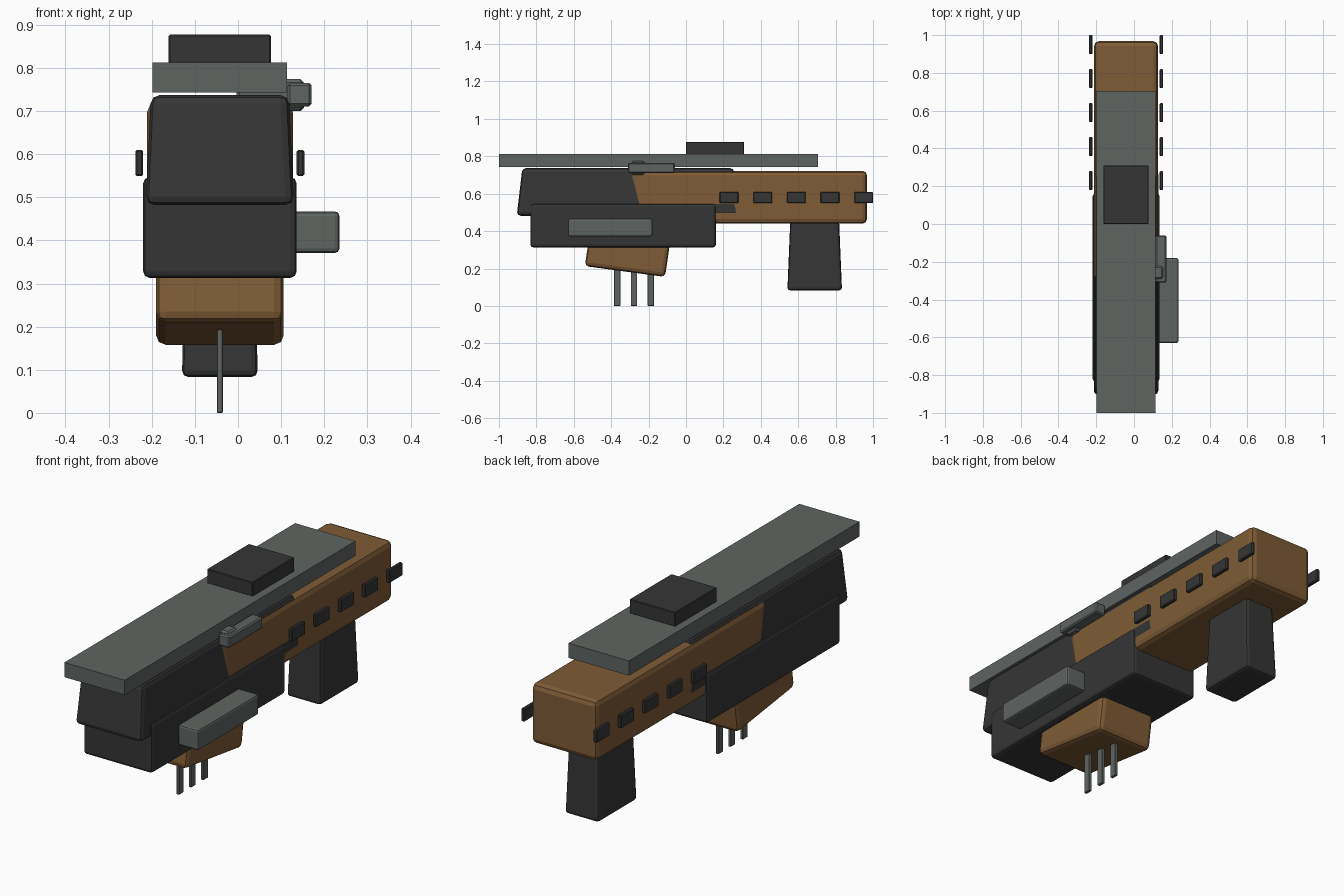
import bpy, bmesh

if "Cube" in bpy.data.objects:
    bpy.data.objects.remove(bpy.data.objects["Cube"])


def material(name, rgb):
    m = bpy.data.materials.new(name)
    m.diffuse_color = (*rgb, 1)
    m.use_nodes = True
    m.node_tree.nodes["Principled BSDF"].inputs["Base Color"].default_value = m.diffuse_color
    return m


WOOD = material("warm_brown", (0.21, 0.106, 0.037))
DARK = material("charcoal", (0.036, 0.036, 0.036))
STEEL = material("grey_green", (0.113, 0.13, 0.121))
CX = -0.042  # centre line of the main parts


def block(name, mat, x_bottom, x_top, side, bevel=0.0, segments=2):
    """Six-sided block: side = (y, z) of bottom front, bottom back, top back, top front."""
    bm = bmesh.new()
    rings = []
    for i in (0, 1):
        xs = (x_bottom[i], x_bottom[i], x_top[i], x_top[i])
        rings.append([bm.verts.new((x, y, z)) for x, (y, z) in zip(xs, side)])
    left, right = rings
    bm.faces.new(left)
    bm.faces.new(right[::-1])
    for k in range(4):
        n = (k + 1) % 4
        bm.faces.new((left[k], right[k], right[n], left[n]))
    bmesh.ops.recalc_face_normals(bm, faces=bm.faces[:])
    mesh = bpy.data.meshes.new(name)
    bm.to_mesh(mesh)
    bm.free()
    mesh.materials.append(mat)
    ob = bpy.data.objects.new(name, mesh)
    bpy.context.collection.objects.link(ob)
    if bevel:
        mod = ob.modifiers.new("edges", 'BEVEL')
        mod.width = bevel
        mod.segments = segments
    return ob


def box(name, mat, x, y, z, bevel=0.0, segments=2):
    side = ((y[0], z[0]), (y[1], z[0]), (y[1], z[1]), (y[0], z[1]))
    return block(name, mat, x, x, side, bevel, segments)


def around(half):
    return (CX - half, CX + half)


# Main body, with a slanted front end
block("body", WOOD, around(0.169), around(0.169),
      ((-0.26, 0.44), (0.968, 0.44), (0.968, 0.722), (-0.30, 0.722)), 0.025)

# Front housing: tapered upper shell over a wider lower shell
block("upper_shell", DARK, around(0.172), around(0.160),
      ((-0.905, 0.482), (0.285, 0.482), (0.255, 0.737), (-0.875, 0.737)), 0.02)
box("lower_shell", DARK, around(0.178), (-0.832, 0.16), (0.313, 0.547), 0.015)

# Tilted brown block below, with three prongs
block("lower_block", WOOD, around(0.148), around(0.148),
      ((-0.541, 0.213), (-0.112, 0.155), (-0.082, 0.36), (-0.513, 0.40)), 0.022)
for y in (-0.368, -0.278, -0.188):
    box("prong", STEEL, (-0.049, -0.035), (y - 0.017, y + 0.017), (0.0, 0.22), 0.002, 1)

# Rear grip
block("grip", DARK, around(0.088), around(0.078),
      ((0.542, 0.083), (0.834, 0.083), (0.818, 0.47), (0.558, 0.47)), 0.015)

# Top rail and raised sight block
box("top_rail", STEEL, (-0.198, 0.114), (-1.0, 0.705), (0.743, 0.812))
box("sight_block", DARK, (-0.161, 0.076), (0.0, 0.31), (0.81, 0.877), 0.003, 1)

# Side handle, small bolt and its collar
box("side_handle", STEEL, (0.10, 0.235), (-0.63, -0.18), (0.371, 0.467), 0.01)
box("bolt", STEEL, (0.115, 0.171), (-0.31, -0.06), (0.711, 0.765), 0.006, 1)
box("bolt_collar", STEEL, (-0.004, 0.153), (-0.29, -0.223), (0.70, 0.774), 0.008, 1)

# Rows of side plates
for i in range(5):
    y = 0.23 + 0.18 * i
    for sx in (-1, 1):
        x = CX + sx * 0.187
        box("side_plate", DARK, (x - 0.009, x + 0.009), (y - 0.05, y + 0.05),
            (0.549, 0.61), 0.004, 1)
